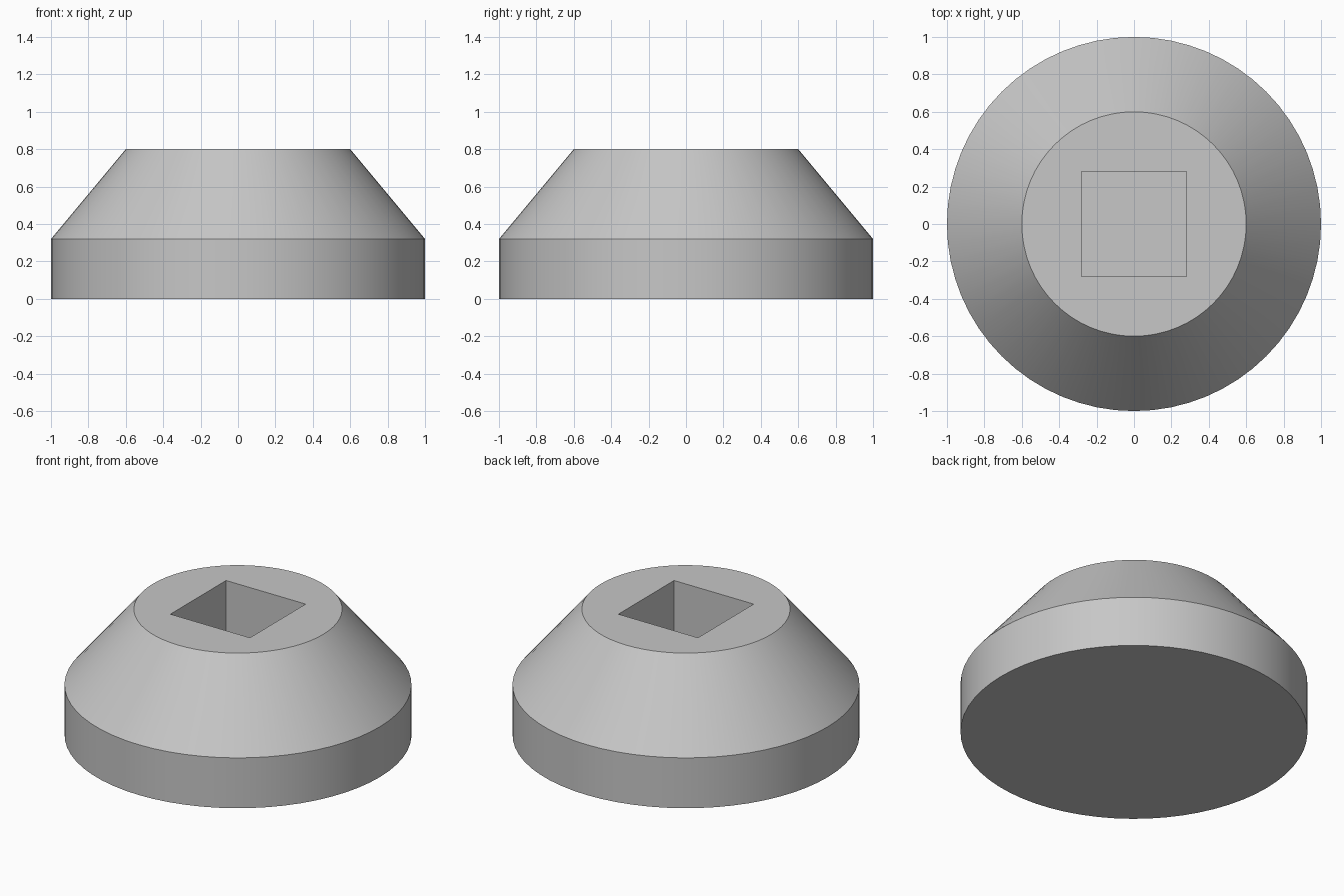
import bpy
import bmesh
from math import radians
from mathutils import Matrix

default = bpy.data.objects.get("Cube")
if default:
    bpy.data.objects.remove(default, do_unlink=True)

SEGMENTS = 64
BASE_RADIUS, TOP_RADIUS = 1.0, 0.6
RIM_HEIGHT, HEIGHT = 0.32, 0.8
SOCKET_WIDTH, SOCKET_FLOOR = 0.56, 0.32

# Single grey material
grey = bpy.data.materials.new("plain grey")
grey.use_nodes = True
colour = (0.57, 0.57, 0.57, 1)
grey.diffuse_color = colour
grey.node_tree.nodes["Principled BSDF"].inputs["Base Color"].default_value = colour


def add_object(name, bm):
    mesh = bpy.data.meshes.new(name)
    bmesh.ops.recalc_face_normals(bm, faces=bm.faces)
    bm.to_mesh(mesh)
    bm.free()
    mesh.materials.append(grey)
    obj = bpy.data.objects.new(name, mesh)
    bpy.context.collection.objects.link(obj)
    return obj


# Body: straight rim, then a cone frustum extruded from its upper face
bm = bmesh.new()
base = bmesh.ops.create_circle(bm, cap_ends=True, segments=SEGMENTS, radius=BASE_RADIUS)
ring = [e for e in bm.edges]
for rise, scale in ((RIM_HEIGHT, 1), (HEIGHT - RIM_HEIGHT, TOP_RADIUS / BASE_RADIUS)):
    new = bmesh.ops.extrude_edge_only(bm, edges=ring)["geom"]
    verts = [g for g in new if isinstance(g, bmesh.types.BMVert)]
    ring = [g for g in new if isinstance(g, bmesh.types.BMEdge)
            and all(v in verts for v in g.verts)]
    bmesh.ops.scale(bm, vec=(scale, scale, 1), verts=verts)
    bmesh.ops.translate(bm, vec=(0, 0, rise), verts=verts)
bmesh.ops.contextual_create(bm, geom=ring)
body = add_object("body", bm)

# Square socket cut down from the top
bm = bmesh.new()
depth = HEIGHT - SOCKET_FLOOR + 0.2
bmesh.ops.create_cube(
    bm, size=1,
    matrix=Matrix.Translation((0, 0, SOCKET_FLOOR + depth / 2))
    @ Matrix.Diagonal((SOCKET_WIDTH, SOCKET_WIDTH, depth, 1)))
cutter = add_object("socket_cutter", bm)
cutter.hide_render = True

cut = body.modifiers.new("socket", 'BOOLEAN')
cut.operation = 'DIFFERENCE'
cut.solver = 'EXACT'
cut.object = cutter

bpy.ops.object.select_all(action='DESELECT')
body.select_set(True)
bpy.context.view_layer.objects.active = body
bpy.ops.object.modifier_apply(modifier=cut.name)
bpy.data.objects.remove(cutter, do_unlink=True)

# Smooth round sides with crisp rims
bpy.ops.object.shade_smooth_by_angle(angle=radians(30))
